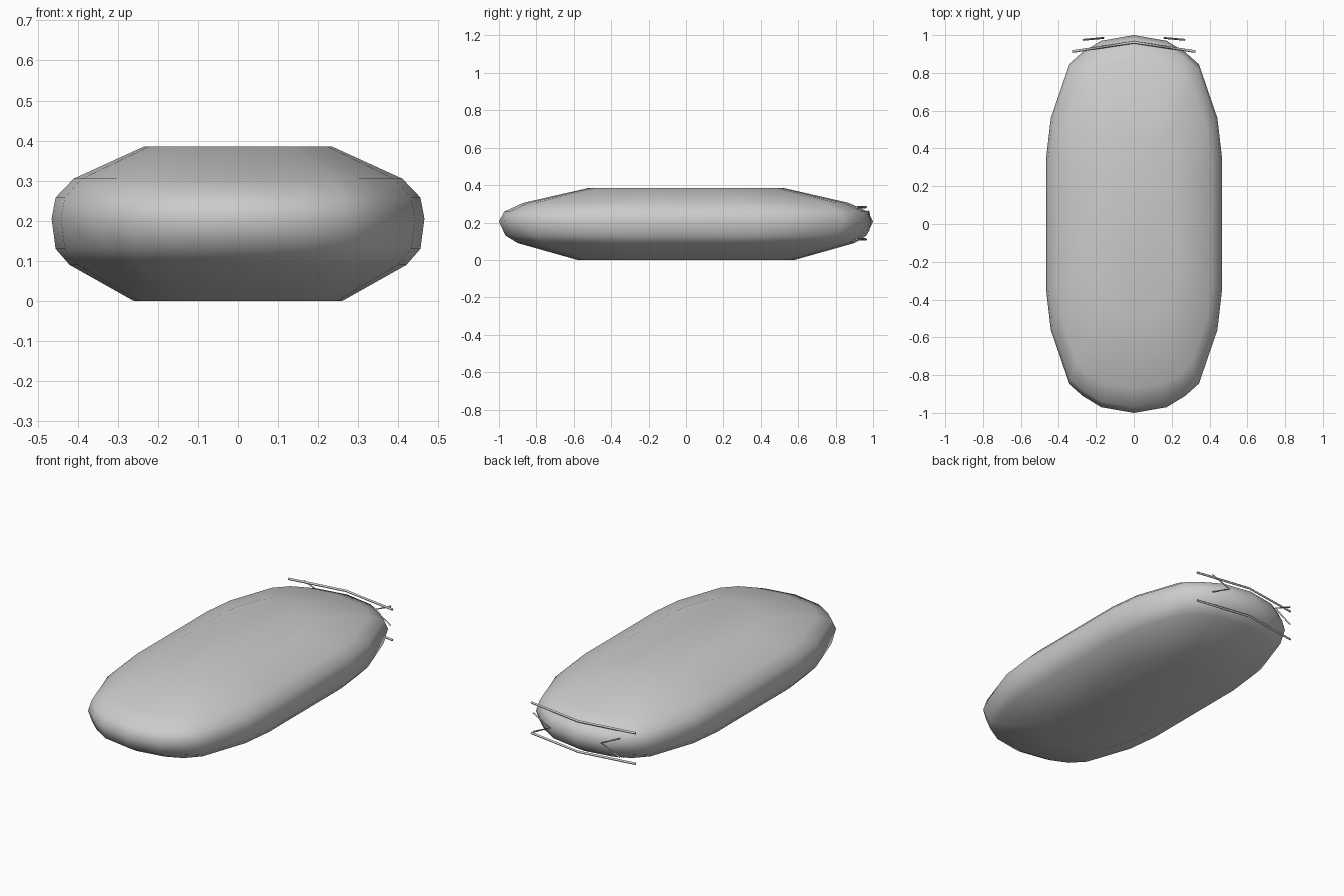
import bpy, bmesh

if "Cube" in bpy.data.objects:
    bpy.data.objects.remove(bpy.data.objects["Cube"])

# Quarter outline of the rounded body, as fractions of half width and half length
OUTLINE = [(0, 1), (0.37, 0.97), (0.58, 0.925), (0.74, 0.845), (0.95, 0.56), (1, 0.36)]

# Stacked outline rings: height, half width, half length
RINGS = [(0.0, 0.26, 0.58), (0.09, 0.42, 0.90), (0.13, 0.455, 0.965),
         (0.205, 0.465, 1.0), (0.258, 0.455, 0.972), (0.305, 0.41, 0.87),
         (0.385, 0.235, 0.52)]


def full_outline():
    right = OUTLINE + [(x, -y) for x, y in reversed(OUTLINE)]
    left = [(-x, y) for x, y in reversed(right[1:-1])]
    return right + left


def build_body():
    bm = bmesh.new()
    rings = []
    for z, w, l in RINGS:
        ring = []
        for x, y in full_outline():
            # shallow lamp recesses in both ends
            dent = 0.985 if abs(x) == 0.58 and 0.12 < z < 0.3 else 1
            ring.append(bm.verts.new((x * w, y * l * dent, z)))
        rings.append(ring)
    n = len(rings[0])
    for a, b in zip(rings, rings[1:]):
        for i in range(n):
            j = (i + 1) % n
            bm.faces.new((a[i], a[j], b[j], b[i]))
    bm.faces.new(rings[0])
    bm.faces.new(rings[-1])
    bmesh.ops.recalc_face_normals(bm, faces=bm.faces)
    for f in bm.faces:
        f.smooth = True
    mesh = bpy.data.meshes.new("body")
    bm.to_mesh(mesh)
    bm.free()
    bpy.context.collection.objects.link(bpy.data.objects.new("body", mesh))


def strip(name, points, radius=0.007):
    """Thin square bar that follows the points."""
    curve = bpy.data.curves.new(name, 'CURVE')
    curve.dimensions = '3D'
    curve.bevel_depth = radius
    curve.bevel_resolution = 0
    curve.use_fill_caps = True
    spline = curve.splines.new('POLY')
    spline.points.add(len(points) - 1)
    for p, co in zip(spline.points, points):
        p.co = (*co, 1)
    bpy.context.collection.objects.link(bpy.data.objects.new(name, curve))


build_body()

# Long bent strips across the back
for name, z in (("upper_rear_strip", 0.282), ("lower_rear_strip", 0.11)):
    strip(name, [(-0.325, 0.913, z), (0, 0.962, z), (0.325, 0.913, z)])

# Arrow-shaped rear lamp strips, mirrored
for side, s in (("left", -1), ("right", 1)):
    strip(side + "_rear_lamp_strip",
          [(s * 0.27, 0.975, 0.262), (s * 0.16, 0.985, 0.21), (s * 0.27, 0.975, 0.155)], 0.005)
